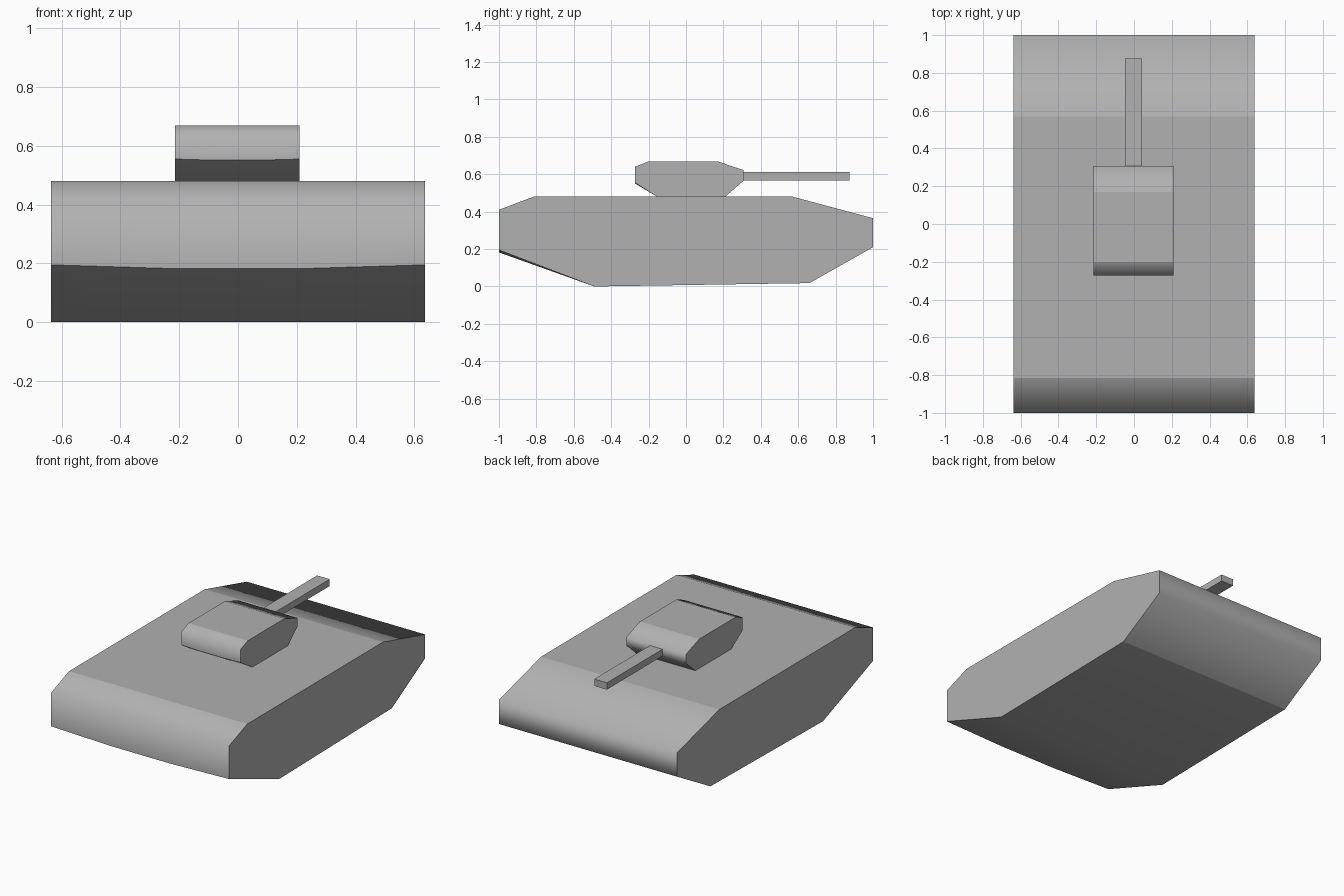
import bpy, bmesh

if "Cube" in bpy.data.objects:
    bpy.data.objects.remove(bpy.data.objects["Cube"])

# Mid-grey paint shared by all parts
grey = bpy.data.materials.new("grey_paint")
grey.diffuse_color = (0.44, 0.44, 0.44, 1)
grey.use_nodes = True
grey.node_tree.nodes["Principled BSDF"].inputs["Base Color"].default_value = grey.diffuse_color


def loft(name, profile, stations, drop=0.0, cx=0.0, soft=()):
    """Skin a closed (y, z) profile across x stations.
    Inner stations sag at corner 0; corners listed in soft are shaded smooth."""
    bm = bmesh.new()
    last = len(stations) - 1
    rings = [[bm.verts.new((x + cx, y, z - (drop if 0 < i < last and k == 0 else 0)))
              for k, (y, z) in enumerate(profile)] for i, x in enumerate(stations)]
    n = len(profile)
    for a, b in zip(rings, rings[1:]):
        for k in range(n):
            bm.faces.new((a[k], a[(k + 1) % n], b[(k + 1) % n], b[k]))
    caps = [bm.faces.new(rings[0]), bm.faces.new(rings[-1][::-1])]
    bmesh.ops.recalc_face_normals(bm, faces=bm.faces[:])
    # Smooth faces, with hard edges at the ends and the crisp corners
    for f in bm.faces:
        f.smooth = True
    for cap in caps:
        for e in cap.edges:
            e.smooth = False
    for a, b in zip(rings, rings[1:]):
        for k in range(n):
            bm.edges.get((a[k], b[k])).smooth = k in soft
    mesh = bpy.data.meshes.new(name)
    bm.to_mesh(mesh)
    bm.free()
    mesh.materials.append(grey)
    obj = bpy.data.objects.new(name, mesh)
    bpy.context.collection.objects.link(obj)
    return obj


rounded = (1, 4, 5, 7)  # nose top, tail top, tail bottom, belly

# Hull: wide body, slightly lower along the middle of the nose
hull_profile = [(-1, 0.195), (-1, 0.41), (-0.815, 0.48), (0.57, 0.48),
                (1, 0.365), (1, 0.21), (0.66, 0.018), (-0.49, 0.0)]
loft("hull", hull_profile, (-0.637, -0.21, 0.21, 0.637), 0.013, soft=rounded)

# Turret: smaller version of the same form
turret_profile = [(-0.273, 0.555), (-0.273, 0.64), (-0.2, 0.669), (0.17, 0.669),
                  (0.307, 0.622), (0.307, 0.565), (0.21, 0.48), (-0.155, 0.48)]
loft("turret", turret_profile, (-0.212, -0.07, 0.07, 0.212), 0.004, -0.002, rounded)

# Barrel: square bar from the end of the turret
barrel_profile = [(0.29, 0.567), (0.29, 0.611), (0.875, 0.611), (0.875, 0.567)]
loft("barrel", barrel_profile, (-0.045, 0.045), cx=-0.002)
